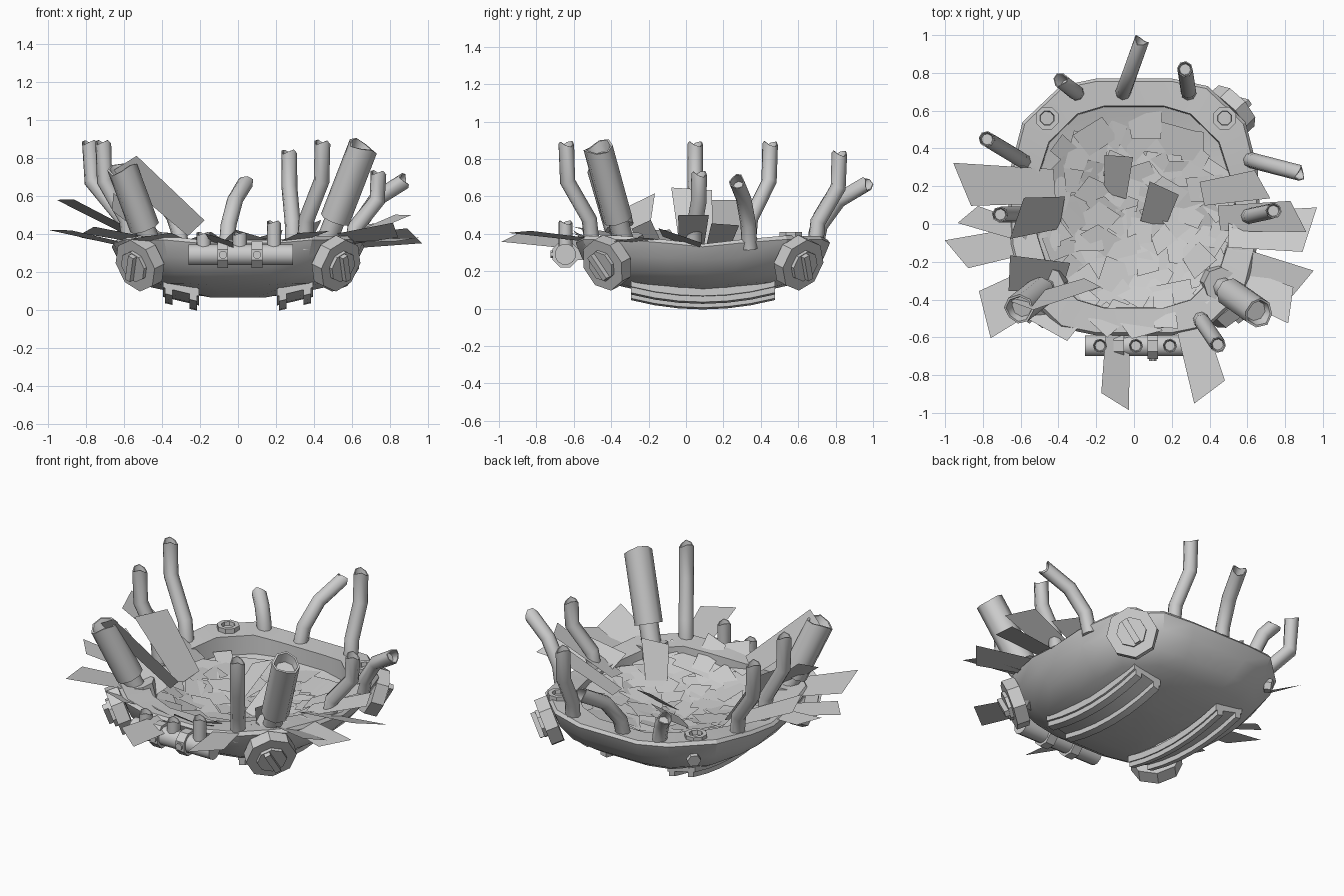
import bpy, bmesh, math, random
from mathutils import Vector, Matrix

if "Cube" in bpy.data.objects:
    bpy.data.objects.remove(bpy.data.objects["Cube"])

random.seed(4)
grey = bpy.data.materials.new("worn grey metal")
grey.diffuse_color = (0.6, 0.6, 0.6, 1)
grey.use_nodes = True
grey.node_tree.nodes["Principled BSDF"].inputs["Base Color"].default_value = grey.diffuse_color
CY = 0.09


def finish(name, bm, angle=35):
    bmesh.ops.recalc_face_normals(bm, faces=bm.faces)
    me = bpy.data.meshes.new(name)
    bm.to_mesh(me)
    bm.free()
    me.materials.append(grey)
    ob = bpy.data.objects.new(name, me)
    bpy.context.collection.objects.link(ob)
    bpy.context.view_layer.objects.active = ob
    ob.select_set(True)
    bpy.ops.object.shade_smooth_by_angle(angle=math.radians(angle))
    ob.select_set(False)
    return ob


def bridge(bm, loops):
    for a, b in zip(loops, loops[1:]):
        n = len(a)
        for i in range(n):
            bm.faces.new((a[i], a[(i + 1) % n], b[(i + 1) % n], b[i]))


def frame(pos, normal):
    return Matrix.Translation(pos) @ Vector(normal).to_track_quat('Z', 'Y').to_matrix().to_4x4()


def disc(bm, m, r, z0, z1, n=8):
    bmesh.ops.create_cone(bm, cap_ends=True, segments=n, radius1=r, radius2=r, depth=z1 - z0,
                          matrix=m @ Matrix.Translation((0, 0, (z0 + z1) / 2))
                          @ Matrix.Rotation(math.pi / n, 4, 'Z'))


def box(bm, m, pos, size):
    bmesh.ops.create_cube(bm, size=1, matrix=m @ Matrix.Translation(pos) @ Matrix.Diagonal((*size, 1)))


# Bowl shell: one quadrant of the rim outline, mirrored
quarter = [(0.665, 0.0), (0.655, 0.2), (0.59, 0.45), (0.39, 0.64), (0.2, 0.68)]
outline = quarter + [(-x, y) for x, y in quarter[::-1]]
outline += [(-x, -y) for x, y in quarter[1:]] + [(x, -y) for x, y in quarter[:0:-1]]


def ring(bm, inset, base, lift, lobe):
    out = []
    for x, y in outline:
        corner = min(1, abs(x * y) / 0.26)
        s = 1 - (inset + lobe * corner) / math.hypot(x, y)
        out.append(bm.verts.new((x * s, CY + y * s, base + lift * corner)))
    return out


bm = bmesh.new()
shell = [ring(bm, *row) for row in (
    (0.56, 0.065, 0, 0), (0.36, 0.085, 0.02, 0), (0.20, 0.12, 0.02, 0), (0.11, 0.18, 0.01, 0),
    (0.035, 0.26, 0.02, 0), (0, 0.33, 0.04, 0), (0.015, 0.345, 0.045, 0), (0.125, 0.335, 0.045, 0.05),
    (0.13, 0.265, 0, 0.05), (0.5, 0.17, 0, 0))]
bridge(bm, shell)
bm.faces.new(shell[0])
bm.faces.new(shell[-1])
finish("bowl_shell", bm, 28)

# Slotted corner bolts
for name, x, y in (("front_left", -1, -1), ("front_right", 1, -1), ("back_right", 1, 1)):
    bm = bmesh.new()
    m = frame((0.525 * x, CY + 0.52 * y, 0.24), (0.72 * x, 0.68 * y, -0.36))
    m = m @ Matrix.Rotation(0.5 * x, 4, 'Z')
    disc(bm, m, 0.145, -0.05, 0.025)
    disc(bm, m, 0.085, 0.02, 0.045)
    box(bm, m, (0, 0, 0.05), (0.035, 0.15, 0.045))
    finish(name + "_bolt", bm)

# Small nut on the remaining corner
bm = bmesh.new()
disc(bm, frame((-0.485, CY + 0.525, 0.27), (-0.7, 0.7, -0.2)), 0.04, -0.03, 0.01, 6)
finish("back_left_nut", bm)

# Hollow bosses on the back rim
for side, x in (("left", -0.46), ("right", 0.48)):
    bm = bmesh.new()
    loops = []
    for r, z in ((0.065, 0.35), (0.065, 0.41), (0.04, 0.41), (0.035, 0.37)):
        loops.append([bm.verts.new((x + r * math.cos(k * math.pi / 4 + 0.39),
                                    0.56 + r * math.sin(k * math.pi / 4 + 0.39), z)) for k in range(8)])
    bridge(bm, loops)
    bm.faces.new(loops[-1])
    finish(side + "_rim_boss", bm)

# Curved double-rail skids under the bowl
for side, s in (("left", -1), ("right", 1)):
    bm = bmesh.new()
    for x, w, z0, z1 in ((0.235, 0.04, 0.0, 0.10), (0.365, 0.04, 0.03, 0.125), (0.30, 0.19, 0.045, 0.085)):
        loops = []
        for k in range(7):
            t = k / 3 - 1
            loops.append([bm.verts.new((s * (x + dx * w / 2), CY + 0.385 * t, z + 0.05 * t * t + dx * w * 0.12))
                          for dx, z in ((-1, z0), (1, z0), (1, z1), (-1, z1))])
        bridge(bm, loops)
        bm.faces.new(loops[0])
        bm.faces.new(loops[-1])
    finish(side + "_skid", bm)


# Pipes with torn hollow ends
def pipe(name, pts, r, n=8, tear=0.016):
    bm = bmesh.new()
    pts = [Vector(p) for p in pts]
    loops = []

    def loop(p, d, rad, jag=0):
        side = d.cross(Vector((0.13, 1, 0.05))).normalized()
        up = side.cross(d)
        loops.append([bm.verts.new(p + d * jag * (0.6, 0.9, -0.2, -1, -0.4, 0.8, 0.1, -0.7)[k % 8]
                                   + rad * (side * math.cos(k * math.tau / n) + up * math.sin(k * math.tau / n)))
                      for k in range(n)])

    for i, p in enumerate(pts):
        d = (pts[min(i + 1, len(pts) - 1)] - pts[max(i - 1, 0)]).normalized()
        loop(p, d, r, tear if i == len(pts) - 1 else 0)
    loop(pts[-1], d, r * 0.85, tear)
    loop(pts[-1] - d * 0.05, d, r * 0.7)
    bridge(bm, loops)
    bm.faces.new(loops[0])
    bm.faces.new(loops[-1])
    finish(name, bm, 50)


# Rim pipes: rise, lean out, then either straighten up or keep leaning
upright = ((0.12, 0.28), (0.95, 0.64))
leaning = ((0.1, 0.36), (0.45, 0.74))
for name, bx, by, tx, ty, tz, bends in (
        ("back", -0.06, 0.69, 0.04, 0.97, 0.67, leaning), ("back_left", -0.3, 0.69, -0.39, 0.76, 0.56, leaning),
        ("back_right", 0.29, 0.69, 0.27, 0.82, 0.83, upright), ("left_rear", -0.58, 0.33, -0.78, 0.45, 0.88, upright),
        ("right_rear", 0.61, 0.34, 0.88, 0.27, 0.68, leaning), ("left_middle", -0.57, 0.05, -0.71, 0.05, 0.88, upright),
        ("right_middle", 0.6, 0.04, 0.74, 0.07, 0.72, upright), ("front_right", 0.35, -0.5, 0.445, -0.64, 0.88, upright)):
    base, tip = Vector((bx, by, 0.32)), Vector((tx, ty, tz))
    mids = [base + Vector(((tx - bx) * lean, (ty - by) * lean, (tz - 0.32) * rise)) for lean, rise in bends]
    pipe(name + "_pipe", [base, *mids, tip], 0.042)

# Large sleeved pipes in their sockets
for side, s, tip in (("left", -1, (-0.61, -0.45, 0.75)), ("right", 1, (0.66, -0.47, 0.86))):
    base, tip = Vector((0.42 * s, -0.30, 0.24)), Vector(tip)
    pipe("large_%s_pipe" % side, [base.lerp(tip, t) for t in (0.38, 0.6, 1)], 0.08)
    pipe("large_%s_core" % side, [base.lerp(tip, t) for t in (0, 0.25, 0.5)], 0.055)
    bm = bmesh.new()
    disc(bm, frame((0.44 * s, -0.31, 0.3), (0.2 * s, -0.1, 1)), 0.09, -0.08, 0.09)
    finish(side + "_pipe_socket", bm)

# Front manifold with clamps and stubs
bm = bmesh.new()
across = frame((0, -0.645, 0.29), (1, 0, 0))
disc(bm, across, 0.057, -0.26, 0.29, 12)
for x in (-0.08, 0.1):
    disc(bm, across, 0.075, x - 0.028, x + 0.028, 8)
    disc(bm, frame((x, -0.715, 0.29), (0, -1, 0)), 0.022, -0.01, 0.01)
    box(bm, Matrix(), (x, -0.58, 0.29), (0.05, 0.12, 0.06))
finish("front_manifold", bm)
for name, x, top in (("left", -0.18, 0.40), ("middle", 0.01, 0.40), ("right", 0.19, 0.46)):
    pipe(name + "_manifold_stub", [(x, -0.645, z) for z in (0.3, 0.36, top)], 0.038, 8, 0.012)


# Thin torn plates: a blade from root to tip, rolled about its length, with a slanted end
def blade(name, root, tip, width, roll, slant):
    root, tip = Vector(root), Vector(tip)
    d = tip - root
    side = Matrix.Rotation(roll, 3, d) @ d.cross(Vector((0, 0, 1))).normalized() * width / 2
    bm = bmesh.new()
    bm.faces.new([bm.verts.new(p) for p in (
        root - side * 0.8, root + side * 0.8, tip + side + d * slant, tip - side - d * slant)])
    finish(name, bm)


blade("tall_left_plate", (-0.22, -0.31, 0.43), (-0.60, -0.43, 0.77), 0.16, 1.0, 0.03)

# Plates spilling over the edge: root x, y, tip x, y, z, width
for i, (rx, ry, tx, ty, tz, w) in enumerate((
        (-0.42, 0.2, -0.91, 0.21, 0.58, 0.23), (-0.38, 0.06, -0.62, 0.03, 0.64, 0.22),
        (-0.4, -0.05, -0.94, -0.16, 0.42, 0.17), (-0.4, -0.1, -0.88, 0.05, 0.4, 0.12),
        (-0.36, -0.28, -0.66, -0.26, 0.57, 0.2), (-0.42, -0.28, -0.79, -0.48, 0.42, 0.25),
        (-0.25, -0.34, -0.46, -0.56, 0.39, 0.24), (-0.08, -0.45, -0.1, -0.94, 0.38, 0.16),
        (0.28, -0.46, 0.4, -0.89, 0.41, 0.19), (0.15, -0.35, 0.17, -0.55, 0.4, 0.13),
        (0.48, -0.28, 0.83, -0.43, 0.42, 0.2), (0.5, -0.18, 0.89, -0.32, 0.37, 0.18),
        (0.45, 0.03, 0.87, 0.04, 0.5, 0.17), (0.5, -0.03, 0.93, -0.03, 0.39, 0.25),
        (0.36, 0.16, 0.68, 0.21, 0.45, 0.16), (0.3, -0.14, 0.38, -0.24, 0.45, 0.16),
        (-0.1, 0.15, -0.08, 0.36, 0.36, 0.16), (0.1, 0, 0.16, 0.19, 0.36, 0.17))):
    root_z = min(0.36, 0.2 + 0.6 * (rx * rx + ry * ry))
    blade("spill_plate_%d" % (i + 1), (rx, ry, root_z), (tx, ty, tz), w,
          (0.2, -0.35, 0.1)[i % 3], (0.08, -0.08)[i % 2])

# Layered scrap lining the inside of the bowl, climbing over the front and sides
bm = bmesh.new()
for k in range(95):
    a = k * 2.39996
    rad = math.sqrt((k + 0.5) / 95)
    x, y = 0.5 * rad * math.cos(a), 0.55 * rad * math.sin(a)
    climb = 0.55 if y < 0 else 0.15
    z = 0.19 + 0.48 * x * x + climb * y * y + random.uniform(0, 0.02)
    normal = (-0.96 * x + random.uniform(-.17, .17), -2 * climb * y + random.uniform(-.17, .17), 1)
    m = frame((x, y, z), normal) @ Matrix.Rotation(random.uniform(0, math.tau), 4, 'Z')
    w, h = random.uniform(0.08, 0.13), random.uniform(0.05, 0.09)
    bm.faces.new([bm.verts.new(m @ Vector((sx * w * random.uniform(0.7, 1.2), sy * h * random.uniform(0.7, 1.2), 0)))
                  for sx, sy in ((-1, -1), (1, -1), (1, 1), (-1, 1))])
finish("scrap_lining", bm)
